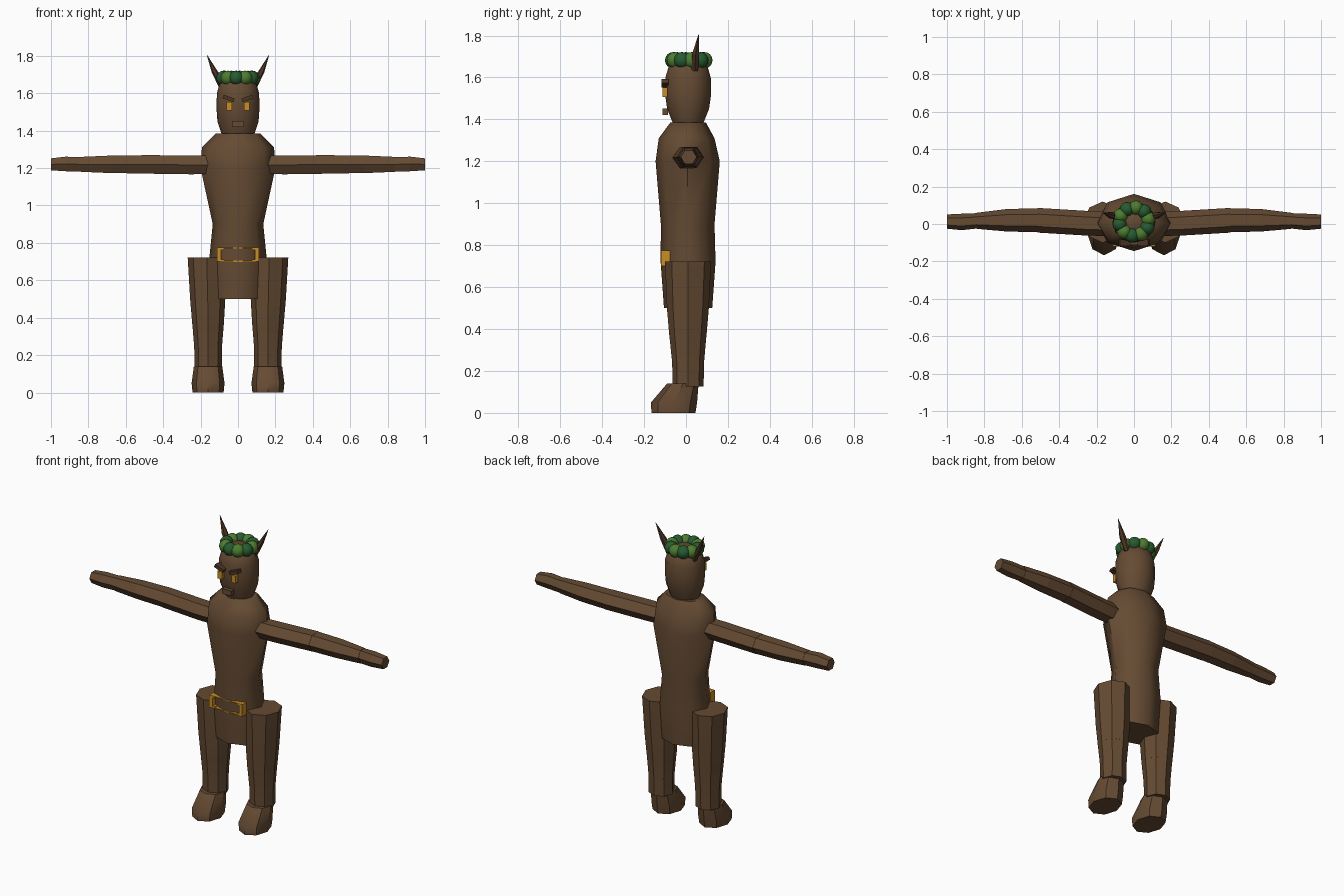
import bpy, bmesh, math
from mathutils import Vector, Matrix

cube = bpy.data.objects.get("Cube")
if cube:
    bpy.data.objects.remove(cube, do_unlink=True)


def material(name, rgb):
    m = bpy.data.materials.new(name)
    m.use_nodes = True
    m.diffuse_color = (*rgb, 1)
    m.node_tree.nodes["Principled BSDF"].inputs["Base Color"].default_value = (*rgb, 1)
    return m


BARK = material("bark brown", (0.13, 0.07, 0.033))
DARK = material("dark bark", (0.075, 0.036, 0.018))
AMBER = material("amber", (0.58, 0.27, 0.02))
LEAF = material("leaf green", (0.075, 0.2, 0.03))
MOSS = material("deep green", (0.02, 0.105, 0.03))


def finish(name, bm, mat, smooth=None):
    bmesh.ops.recalc_face_normals(bm, faces=bm.faces[:])
    mesh = bpy.data.meshes.new(name)
    bm.to_mesh(mesh)
    bm.free()
    ob = bpy.data.objects.new(name, mesh)
    bpy.context.collection.objects.link(ob)
    mesh.materials.append(mat)
    if smooth:
        bpy.ops.object.select_all(action='DESELECT')
        ob.select_set(True)
        bpy.context.view_layer.objects.active = ob
        bpy.ops.object.shade_smooth_by_angle(angle=math.radians(smooth))
    return ob


def loft(name, rings, sides, mat, smooth=None, axis='Z'):
    """Skin elliptical rings (centre, radius u, radius v) set across an axis."""
    bm = bmesh.new()
    loops = []
    for centre, ru, rv in rings:
        loop = []
        for i in range(sides):
            a = math.tau * i / sides
            u, v = ru * math.cos(a), rv * math.sin(a)
            off = Vector((u, v, 0)) if axis == 'Z' else Vector((0, u, v))
            loop.append(bm.verts.new(Vector(centre) + off))
        loops.append(loop)
    for a, b in zip(loops, loops[1:]):
        for i in range(sides):
            j = (i + 1) % sides
            bm.faces.new((a[i], a[j], b[j], b[i]))
    bm.faces.new(loops[0])
    bm.faces.new(loops[-1])
    return finish(name, bm, mat, smooth)


def box(name, centre, size, mat, tilt=0):
    bm = bmesh.new()
    m = Matrix.Translation(centre) @ Matrix.Rotation(tilt, 4, 'Y') @ Matrix.Diagonal((*size, 1))
    bmesh.ops.create_cube(bm, size=1, matrix=m)
    return finish(name, bm, mat)


# Torso and hips
loft("torso", [((0, 0.01, 0.5), 0.142, 0.115), ((0, 0.01, 0.72), 0.153, 0.131),
               ((0, 0.008, 0.9), 0.135, 0.128), ((0, 0.008, 1.2), 0.2, 0.153),
               ((0, 0.003, 1.31), 0.193, 0.133), ((0, 0.01, 1.385), 0.12, 0.085)], 8, BARK, 50)

# Head
loft("head", [((0, 0.01, 1.375), 0.085, 0.07), ((0, 0.01, 1.45), 0.11, 0.1),
              ((0, 0.01, 1.52), 0.115, 0.11), ((0, 0.01, 1.6), 0.113, 0.108),
              ((0, 0.01, 1.655), 0.097, 0.092), ((0, 0.01, 1.69), 0.055, 0.052)], 12, BARK, 50)
box("mouth", (0, -0.098, 1.436), (0.062, 0.026, 0.032), BARK)

# Leaf crown
COUNT = 10
for i in range(COUNT):
    a = math.tau * (i + 0.3) / COUNT
    bm = bmesh.new()
    centre = (0.078 * math.cos(a), 0.013 + 0.075 * math.sin(a), 1.682)
    bmesh.ops.create_uvsphere(bm, u_segments=12, v_segments=8, radius=0.039,
                              matrix=Matrix.Translation(centre))
    finish("crown_leaf_%d" % i, bm, MOSS if i % 2 else LEAF, 60)

# Belt buckle rails
for label, z in (("lower", 0.702), ("upper", 0.772)):
    box("buckle_rail_" + label, (0, -0.104, z), (0.19, 0.03, 0.006), AMBER)

for side, s in (("left", 1), ("right", -1)):
    # Face
    box(side + "_eye", (0.047 * s, -0.1, 1.53), (0.03, 0.022, 0.046), AMBER)
    box(side + "_brow", (0.05 * s, -0.1, 1.572), (0.062, 0.034, 0.02), DARK, -0.35 * s)

    # Pointed horn
    loft(side + "_horn", [((0.085 * s, 0.042, 1.63), 0.016, 0.018),
                          ((0.122 * s, 0.046, 1.71), 0.018, 0.02),
                          ((0.166 * s, 0.06, 1.805), 0.001, 0.001)], 6, DARK)

    # Buckle bracket
    box(side + "_buckle_bar", (0.102 * s, -0.098, 0.737), (0.022, 0.044, 0.075), AMBER)
    for z in (0.705, 0.769):
        box(side + "_buckle_foot", (0.086 * s, -0.098, z), (0.02, 0.044, 0.012), AMBER)

    # Arm segments
    loft(side + "_upper_arm", [((0.14 * s, 0, 1.217), 0.064, 0.056),
                               ((0.25 * s, 0.004, 1.217), 0.066, 0.058),
                               ((0.515 * s, 0.02, 1.22), 0.066, 0.057)], 6, BARK, None, 'X')
    loft(side + "_forearm", [((0.515 * s, 0.02, 1.22), 0.064, 0.056),
                             ((0.68 * s, 0.02, 1.22), 0.06, 0.054),
                             ((0.84 * s, 0.017, 1.22), 0.043, 0.046)], 6, BARK, None, 'X')
    loft(side + "_hand", [((0.84 * s, 0.017, 1.22), 0.041, 0.044),
                          ((0.92 * s, 0.011, 1.222), 0.044, 0.045),
                          ((s, 0.013, 1.22), 0.038, 0.037)], 6, BARK, None, 'X')

    # Leg and foot
    loft(side + "_thigh", [((0.16 * s, 0.009, 0.36), 0.084, 0.088),
                           ((0.162 * s, 0.009, 0.5), 0.094, 0.1),
                           ((0.167 * s, 0.01, 0.722), 0.102, 0.11)], 8, BARK, 40)
    loft(side + "_shin", [((0.16 * s, 0.01, 0.125), 0.073, 0.074),
                          ((0.16 * s, 0.01, 0.24), 0.074, 0.076),
                          ((0.16 * s, 0.009, 0.365), 0.084, 0.088)], 8, BARK, 40)
    loft(side + "_foot", [((0.16 * s, -0.06, 0), 0.083, 0.105),
                          ((0.16 * s, -0.057, 0.05), 0.088, 0.11),
                          ((0.16 * s, -0.015, 0.14), 0.076, 0.075)], 8, BARK, 40)
